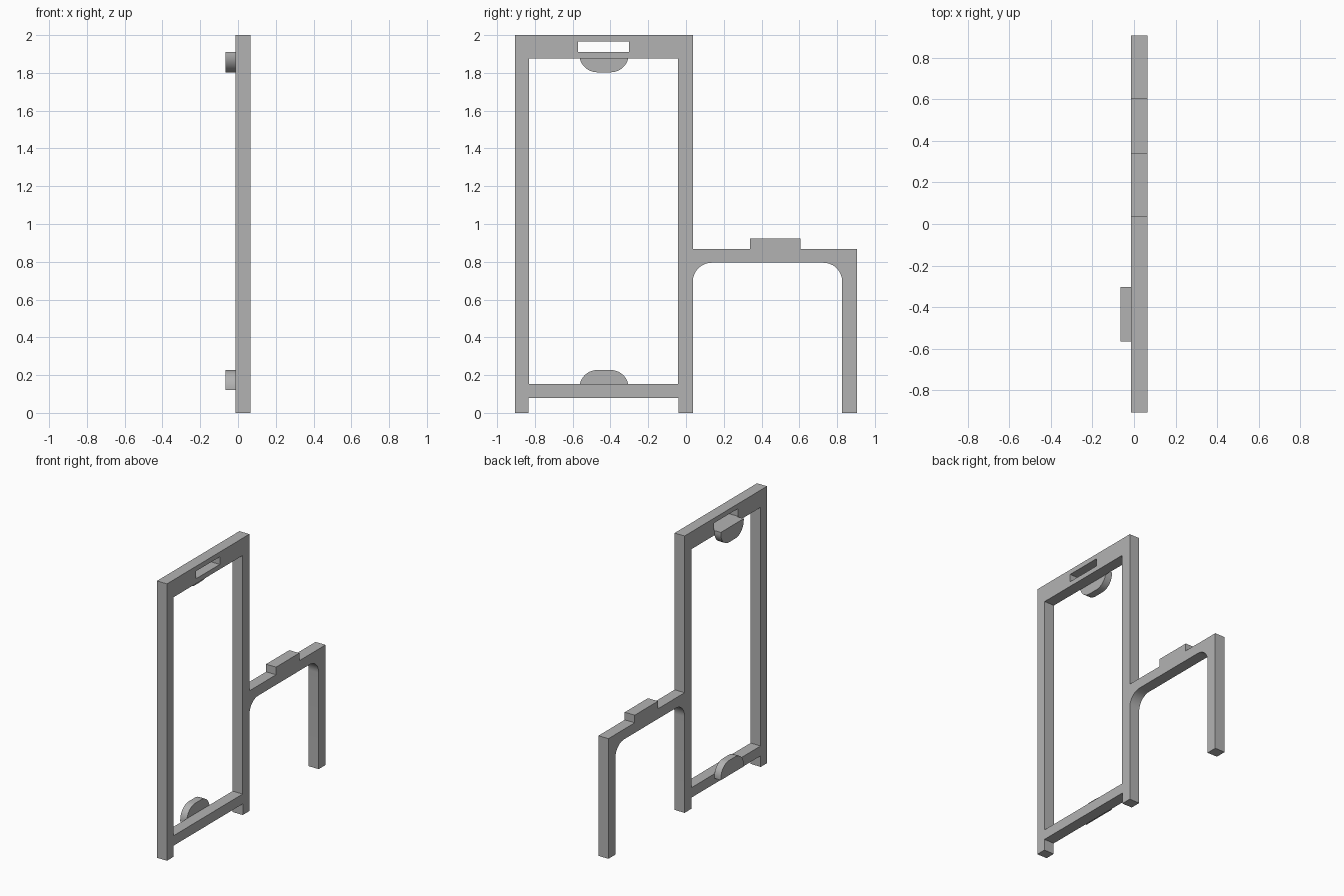
import bpy, bmesh
from math import sin, cos, pi, radians
from mathutils import Vector

cube = bpy.data.objects.get("Cube")
if cube:
    bpy.data.objects.remove(cube, do_unlink=True)

grey = bpy.data.materials.new("plain_grey")
grey.use_nodes = True
grey.diffuse_color = (0.45, 0.45, 0.45, 1)
grey.node_tree.nodes["Principled BSDF"].inputs["Base Color"].default_value = (0.45, 0.45, 0.45, 1)


def arc(cy, cz, r, start, end, steps=12):
    """Points of an arc in the y-z plane, angles in degrees."""
    angles = [radians(start + (end - start) * i / steps) for i in range(steps + 1)]
    return [(cy + r * cos(a), cz + r * sin(a)) for a in angles]


def rect(y0, y1, z0, z1):
    return [(y0, z0), (y1, z0), (y1, z1), (y0, z1)]


def plate(name, loops, x0, x1):
    """Fill an outline with holes in the y-z plane and extrude it along x."""
    bm = bmesh.new()
    edges = []
    for loop in loops:
        verts = [bm.verts.new((x0, y, z)) for y, z in loop]
        edges += [bm.edges.new((v, verts[i - 1])) for i, v in enumerate(verts)]
    bmesh.ops.triangle_fill(bm, edges=edges, use_beauty=True, normal=(1, 0, 0))
    ext = bmesh.ops.extrude_face_region(bm, geom=bm.faces[:], use_keep_orig=True)
    moved = [g for g in ext["geom"] if isinstance(g, bmesh.types.BMVert)]
    bmesh.ops.translate(bm, verts=moved, vec=Vector((x1 - x0, 0, 0)))
    bmesh.ops.recalc_face_normals(bm, faces=bm.faces[:])
    bmesh.ops.dissolve_limit(bm, angle_limit=0.01, verts=bm.verts[:], edges=bm.edges[:])
    mesh = bpy.data.meshes.new(name)
    bm.to_mesh(mesh)
    bm.free()
    mesh.materials.append(grey)
    obj = bpy.data.objects.new(name, mesh)
    bpy.context.collection.objects.link(obj)
    bpy.ops.object.select_all(action='DESELECT')
    obj.select_set(True)
    bpy.context.view_layer.objects.active = obj
    bpy.ops.object.shade_smooth_by_angle(angle=radians(30))
    return obj


back, front = -0.014, 0.066

# Frame: tall rectangle on short feet, with a side arm, raised block and leg
outline = [(-0.905, 0), (-0.833, 0), (-0.833, 0.08), (-0.04, 0.08), (-0.04, 0), (0.036, 0)]
outline += arc(0.136, 0.695, 0.1, 180, 90)
outline += arc(0.727, 0.695, 0.1, 90, 0)
outline += [(0.827, 0), (0.905, 0), (0.905, 0.868), (0.605, 0.868), (0.605, 0.923),
            (0.34, 0.923), (0.34, 0.868), (0.036, 0.868), (0.036, 2), (-0.905, 2)]
opening = rect(-0.831, -0.042, 0.152, 1.875)
slot = rect(-0.572, -0.302, 1.91, 1.965)
plate("frame", [outline, opening, slot], back, front)

# Rounded tabs on the side face, one pointing up and one pointing down
mid, half, r = -0.434, 0.131, 0.096
for name, base, sign in (("lower_tab", 0.12, 1), ("upper_tab", 1.91, -1)):
    h = 0.107
    pts = [(mid + half, 0)] + arc(mid + half - r, h - r, r, 0, 90)
    pts += arc(mid - half + r, h - r, r, 90, 180) + [(mid - half, 0)]
    plate(name, [[(y, base + sign * z) for y, z in pts]], -0.066, back)
